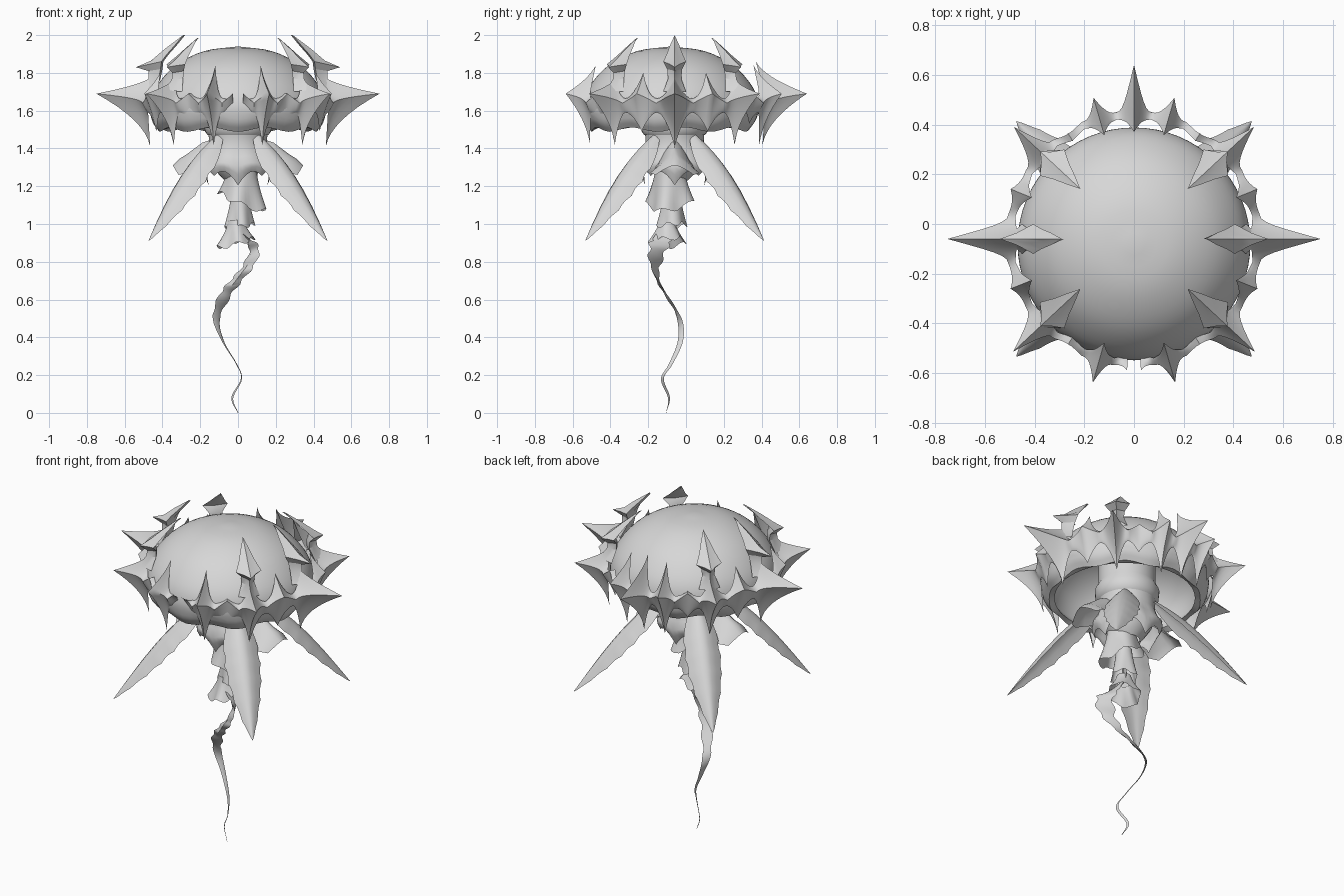
import bpy, math
from mathutils import Vector

if "Cube" in bpy.data.objects:
    bpy.data.objects.remove(bpy.data.objects["Cube"])

CY = -0.06  # centre of the crown in y

grey = bpy.data.materials.new("pale_grey")
grey.diffuse_color = (0.68, 0.68, 0.68, 1)
grey.use_nodes = True
grey.node_tree.nodes["Principled BSDF"].inputs["Base Color"].default_value = grey.diffuse_color


def make(name, verts, faces, angle=40):
    me = bpy.data.meshes.new(name)
    me.from_pydata([tuple(v) for v in verts], [], faces)
    me.materials.append(grey)
    ob = bpy.data.objects.new(name, me)
    bpy.context.collection.objects.link(ob)
    bpy.ops.object.select_all(action='DESELECT')
    ob.select_set(True)
    bpy.context.view_layer.objects.active = ob
    bpy.ops.object.mode_set(mode='EDIT')
    bpy.ops.mesh.select_all(action='SELECT')
    bpy.ops.mesh.remove_doubles(threshold=0.0005)
    bpy.ops.mesh.normals_make_consistent(inside=False)
    bpy.ops.object.mode_set(mode='OBJECT')
    bpy.ops.object.shade_smooth_by_angle(angle=math.radians(angle))
    return ob


def grid(name, rows, closed=False, angle=40):
    n = len(rows[0])
    verts = [p for r in rows for p in r]
    faces = []
    for i in range(len(rows) - 1):
        for j in range(n if closed else n - 1):
            k = (j + 1) % n
            faces.append((i * n + j, i * n + k, (i + 1) * n + k, (i + 1) * n + j))
    return make(name, verts, faces, angle)


def lathe(name, profile, centre, n=48, wave=None, angle=40):
    """Revolve (radius, z) points; wave(angle, t) gives a (radius scale, dz) change."""
    rows = []
    for i, (r, z) in enumerate(profile):
        row = []
        for j in range(n):
            a = math.tau * j / n
            s, dz = wave(a, i / (len(profile) - 1)) if wave else (1, 0)
            row.append((centre[0] + r * s * math.cos(a), centre[1] + r * s * math.sin(a), z + dz))
        rows.append(row)
    return grid(name, rows, True, angle)


def polar(r, t, a, z):
    """Point at radius r and sideways offset t in the direction a."""
    return (r * math.cos(a) - t * math.sin(a), CY + r * math.sin(a) + t * math.cos(a), z)


def spline(pts, n):
    """Catmull-Rom samples through a list of tuples."""
    pts = [Vector(p) for p in pts]
    pts = [2 * pts[0] - pts[1]] + pts + [2 * pts[-1] - pts[-2]]
    out = []
    for i in range(1, len(pts) - 2):
        a, b, c, d = pts[i - 1:i + 3]
        for k in range(n):
            t = k / n
            out.append(0.5 * (2 * b + (c - a) * t + (2 * a - 5 * b + 4 * c - d) * t * t
                              + (3 * b - 3 * c + d - a) * t ** 3))
    return out + [pts[-2]]


# bell: domed cap with a rolled rim and hollow underside
outer = [tuple(p) for p in spline([(0, 1.94), (0.18, 1.915), (0.33, 1.84), (0.43, 1.73), (0.467, 1.63),
                                   (0.455, 1.55), (0.42, 1.50)], 4)]
inner = [(0.39, 1.51), (0.42, 1.56), (0.40, 1.68), (0.30, 1.80), (0.16, 1.85), (0, 1.86)]
lathe("bell", outer + inner, (0, -0.08), 64,
      lambda a, t: (1, 0.012 * math.sin(9 * a) if 0.6 < t < 0.82 else 0), 50)

# crown: (angle, tip radius, top z, bottom z) for each spike on the right half, front to back
half = [(-87, 0.53, 1.63, 1.615), (-74, 0.60, 1.84, 1.42), (-58, 0.50, 1.69, 1.53), (-43, 0.665, 1.78, 1.42),
        (-22, 0.535, 1.80, 1.49), (0, 0.75, 1.79, 1.41), (22, 0.535, 1.80, 1.49), (43, 0.66, 1.78, 1.42),
        (58, 0.50, 1.69, 1.53), (74, 0.59, 1.84, 1.42), (90, 0.70, 1.86, 1.42)]
spikes = half + [(180 - a, r, t, b) for a, r, t, b in half[-2::-1]]
NV, NC = 16, 12


def crown_column(a, spike, f):
    rtip, top, bot = spike[1:]
    base = 0.465 + 0.02 * (1 - f)
    zt = 1.665 + (top - 1.665) * f ** 2.0
    zb = 1.59 - (1.59 - bot) * f ** 1.8
    zm = 1.64 + 0.05 * f
    col = []
    for k in range(NV + 1):
        v = 2 * k / NV - 1
        z = zm + (zt - zm) * v if v > 0 else zm + (zm - zb) * v
        p = 1 - abs(v)
        r = base + 0.03 * p ** 0.8 + (rtip - base - 0.03) * f ** 2.0 * p ** 1.9
        r -= 0.22 * max(0, z - 1.70)
        col.append(polar(r, 0, math.radians(a), z))
    return col


cols = []
for s0, s1 in zip(spikes, spikes[1:]):
    for k in range(NC):
        t = k / NC
        cols.append(crown_column(s0[0] + (s1[0] - s0[0]) * t, s0 if t < 0.5 else s1, abs(1 - 2 * t)))
cols.append(crown_column(spikes[-1][0], spikes[-1], 1))
grid("crown_band", cols, False, 45)

# horns: barbed claws rising from the larger spikes and curling inward
# each row: ridge radius, ridge z, edge radius, edge z, half width
side_claw = [(0.53, 1.71, 0.45, 1.70, 0.06), (0.475, 1.765, 0.42, 1.77, 0.035), (0.475, 1.81, 0.41, 1.82, 0.04),
             (0.54, 1.83, 0.405, 1.86, 0.06), (0.46, 1.865, 0.375, 1.90, 0.042), (0.39, 1.925, 0.335, 1.945, 0.025),
             (0.29, 2.0, 0.29, 2.0, 0)]
diagonal_claw = [(0.53, 1.71, 0.46, 1.70, 0.06), (0.48, 1.765, 0.43, 1.77, 0.035), (0.475, 1.80, 0.43, 1.81, 0.04),
                 (0.515, 1.83, 0.45, 1.845, 0.072), (0.455, 1.87, 0.40, 1.89, 0.045), (0.39, 1.92, 0.35, 1.935, 0.025),
                 (0.295, 1.985, 0.295, 1.985, 0)]


def horn(name, deg, claw):
    a = math.radians(deg)
    rows = []
    for rr, zr, re, ze, w in claw:
        rm, zm = (rr + re) / 2, (zr + ze) / 2
        rows.append([polar(re, -w, a, ze), polar(rm, -w * 0.4, a, zm), polar(rr, 0, a, zr),
                     polar(rm, w * 0.4, a, zm), polar(re, w, a, ze), polar(re - 0.01, 0, a, ze),
                     polar(re, -w, a, ze)])
    grid(name, rows, False, 30)


for d in (0, 180):
    horn("side_horn", d, side_claw)
for d in (43, 137, -43, -137):
    horn("diagonal_horn", d, diagonal_claw)

# neck and body: collar above an open, jagged hood
lathe("collar", [(0.16, 1.84), (0.16, 1.58), (0.18, 1.54), (0.175, 1.49), (0.16, 1.47)], (0, CY), 32)


def hem(a, t):
    corner = abs(math.sin(2 * a))
    jag = abs(math.sin(4 * a))
    return 1 + 0.14 * t * t * (corner - 0.4), -0.05 * t ** 3 * (1 - corner) + 0.035 * t ** 3 * jag


lathe("body_hood", [(0.165, 1.52), (0.155, 1.46), (0.155, 1.41), (0.17, 1.36), (0.19, 1.32), (0.185, 1.29),
                    (0.165, 1.255)], (0, CY), 48, hem, 50)
lathe("body_core", [(0.15, 1.40), (0.14, 1.32), (0.10, 1.26), (0.07, 1.23)], (0, CY), 24)

# eye knobs around the hood
for sx in (-1, 1):
    for sy in (-1, 1):
        lathe("eye_knob", [(0, 1.36), (0.014, 1.355), (0.02, 1.34), (0.014, 1.325), (0, 1.32)],
              (0.125 * sx, CY + 0.125 * sy), 10)

# side flaps: short square-ended hoods on both sides
for s in (0, math.pi):
    rows = []
    for r, z, w, drop in ((0.10, 1.46, 0.07, 0.10), (0.19, 1.43, 0.09, 0.11), (0.27, 1.37, 0.11, 0.085),
                          (0.31, 1.345, 0.13, 0.075), (0.345, 1.31, 0.10, 0.05)):
        rows.append([polar(r - 0.6 * drop * abs(v) ** 1.5, w * v, s, z - drop * abs(v) ** 1.5)
                     for v in [i / 5 - 1 for i in range(11)]])
    grid("side_flap", rows)

# leaf blades: four long tapered fins hanging outward with a scalloped edge
for deg in (45, 135, 225, 315):
    a = math.radians(deg)
    rows = []
    for i in range(41):
        t = i / 40
        w = 0.105 * math.sin(math.pi * t ** 1.05) ** 0.85 * (1 - 0.15 * t) + 0.012 * (1 - t)
        w *= 1 - 0.09 * abs(math.sin(8 * math.pi * t)) * (t > 0.35)
        r = 0.13 + 0.54 * t - 0.015 * math.sin(math.pi * t)
        z = 1.49 - 0.58 * t + 0.075 * math.sin(math.pi * t)
        rows.append([polar(r - 0.4 * w * abs(v) ** 1.6, w * v, a, z - 0.5 * w * abs(v) ** 1.6)
                     for v in (-1, -0.66, -0.33, 0, 0.33, 0.66, 1)])
    grid("leaf_blade", rows)


# tail cups: overlapping slanted skirts stacked below the body
def cup(name, centre, z0, z1, r0, r1, tilt, phase):
    prof = [(r0 + (r1 - r0) * (i / 6) ** 1.4, z0 + (z1 - z0) * i / 6) for i in range(7)]
    lathe(name, prof, centre, 32,
          lambda a, t: (1 + 0.12 * t * math.sin(4 * a + phase), tilt * t * math.cos(a - phase)
                        - 0.012 * t * math.sin(5 * a)))


cup("tail_cup_upper", (0.02, -0.085), 1.28, 1.12, 0.08, 0.12, 0.05, 2.8)
cup("tail_cup_middle", (0.01, -0.075), 1.17, 0.99, 0.045, 0.075, 0.012, 0.5)
cup("tail_cup_lower", (-0.01, -0.10), 1.02, 0.90, 0.04, 0.095, 0.025, 0.3)

# tail: twisting ribbon, x y z and half width
path = [(0.0, -0.07, 1.32, 0.06), (0.01, -0.08, 1.12, 0.045), (0.0, -0.09, 1.0, 0.045), (0.04, -0.12, 0.93, 0.05),
        (0.085, -0.15, 0.87, 0.05), (0.055, -0.165, 0.78, 0.045), (-0.01, -0.145, 0.70, 0.035),
        (-0.07, -0.10, 0.62, 0.03), (-0.115, -0.035, 0.50, 0.024), (-0.08, -0.03, 0.38, 0.015),
        (-0.01, -0.08, 0.26, 0.010), (0.018, -0.125, 0.18, 0.008), (-0.03, -0.09, 0.08, 0.007),
        (0.0, -0.105, 0.0, 0.002)]
samples = spline(path, 8)
rows = []
for i, p in enumerate(samples):
    t = i / (len(samples) - 1)
    q = 0.4 + 5.5 * t
    w = max(p[3], 0.001) * (1 + 0.22 * math.sin(i * math.pi / 3.5) * (0.25 < t < 0.6))
    side = Vector((math.cos(q), math.sin(q), 0.25 * math.sin(2 * q))) * w
    bulge = Vector((-math.sin(q), math.cos(q), 0)) * w * 0.35
    c = Vector(p[:3])
    rows.append([c - side, c + bulge, c + side, c - bulge * 0.3])
grid("tail_ribbon", rows, True, 50)
